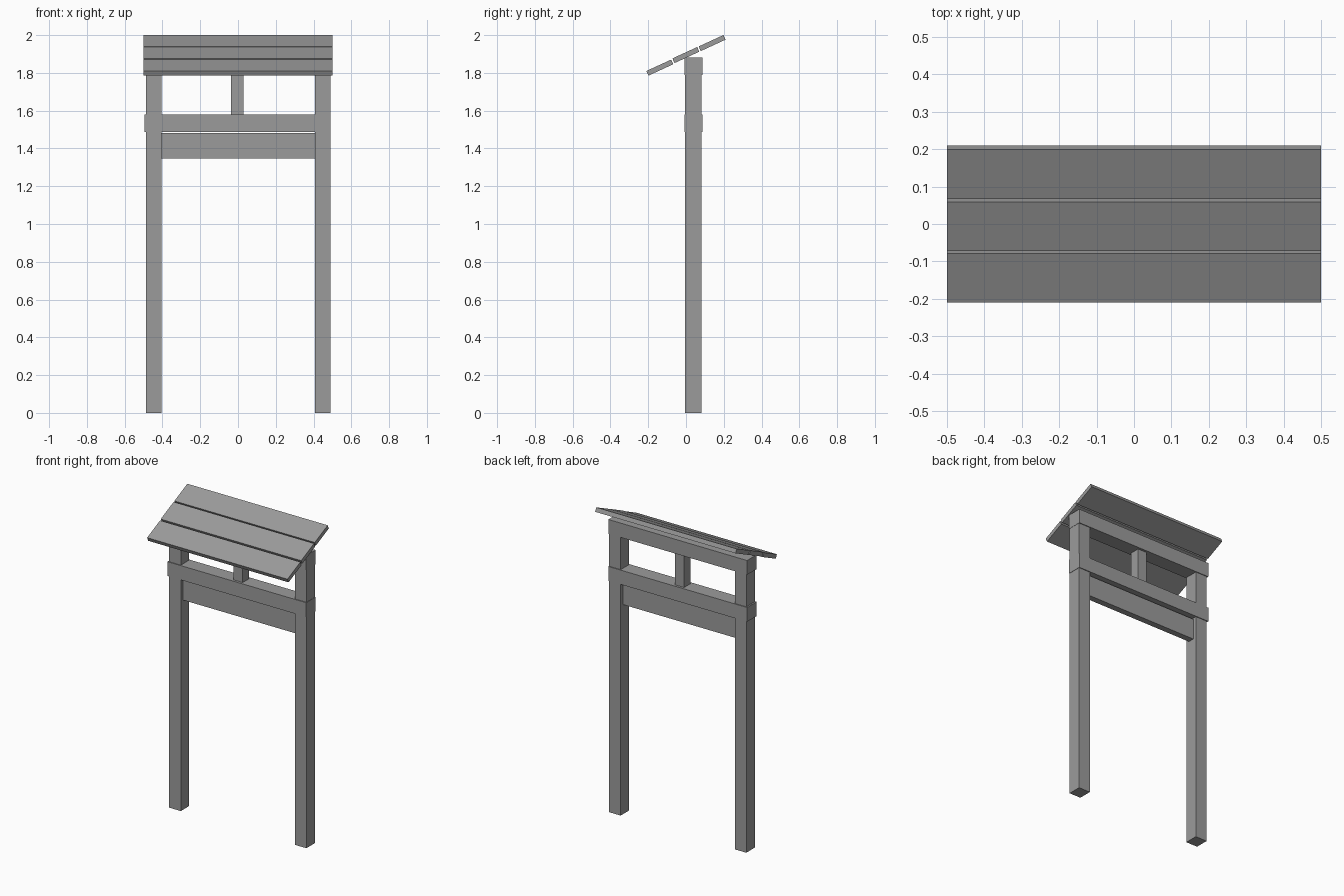
import bpy, bmesh, math
from mathutils import Matrix, Vector

if "Cube" in bpy.data.objects:
    bpy.data.objects.remove(bpy.data.objects["Cube"])

# Dark grey paint shared by every part
grey = bpy.data.materials.new("dark_grey")
grey.diffuse_color = (0.33, 0.33, 0.33, 1.0)
grey.use_nodes = True
grey.node_tree.nodes["Principled BSDF"].inputs["Base Color"].default_value = grey.diffuse_color


def box(name, center, size, tilt=0.0):
    """Box of a given size, tilted about the x axis."""
    mesh = bpy.data.meshes.new(name)
    bm = bmesh.new()
    bmesh.ops.create_cube(bm, size=1.0)
    bm.transform(Matrix.Translation(center) @ Matrix.Rotation(tilt, 4, 'X')
                 @ Matrix.Diagonal((*size, 1.0)))
    bm.to_mesh(mesh)
    bm.free()
    mesh.materials.append(grey)
    obj = bpy.data.objects.new(name, mesh)
    bpy.context.collection.objects.link(obj)
    return obj


DEPTH_MID = 0.039   # y of the frame's centre plane

# Two tall posts
for side, x in (("left", -0.445), ("right", 0.448)):
    box(f"{side}_post", (x, DEPTH_MID, 0.94), (0.082, 0.086, 1.88))

# Cross beams that wrap over the posts
for name, z in (("middle_beam", 1.534), ("top_beam", 1.836)):
    box(name, (-0.002, DEPTH_MID, z), (0.986, 0.096, 0.092))

# Thinner board recessed between the posts, just below the middle beam
box("lower_board", (0.002, DEPTH_MID, 1.414), (0.813, 0.04, 0.134))

# Short strut between the beams
box("centre_strut", (-0.004, DEPTH_MID, 1.685), (0.065, 0.065, 0.212))

# Three tilted roof planks, placed by their upper front edge (y, z)
TILT = math.radians(24.7)
LENGTH, THICK = 0.1445, 0.027
along = Vector((0, math.cos(TILT), math.sin(TILT)))
normal = Vector((0, -math.sin(TILT), math.cos(TILT)))
for name, y, z in (("lower_roof_plank", -0.210, 1.810),
                   ("middle_roof_plank", -0.072, 1.8765),
                   ("upper_roof_plank", 0.067, 1.9400)):
    center = Vector((0, y, z)) + along * LENGTH / 2 - normal * THICK / 2
    box(name, center, (0.998, LENGTH, THICK), TILT)
